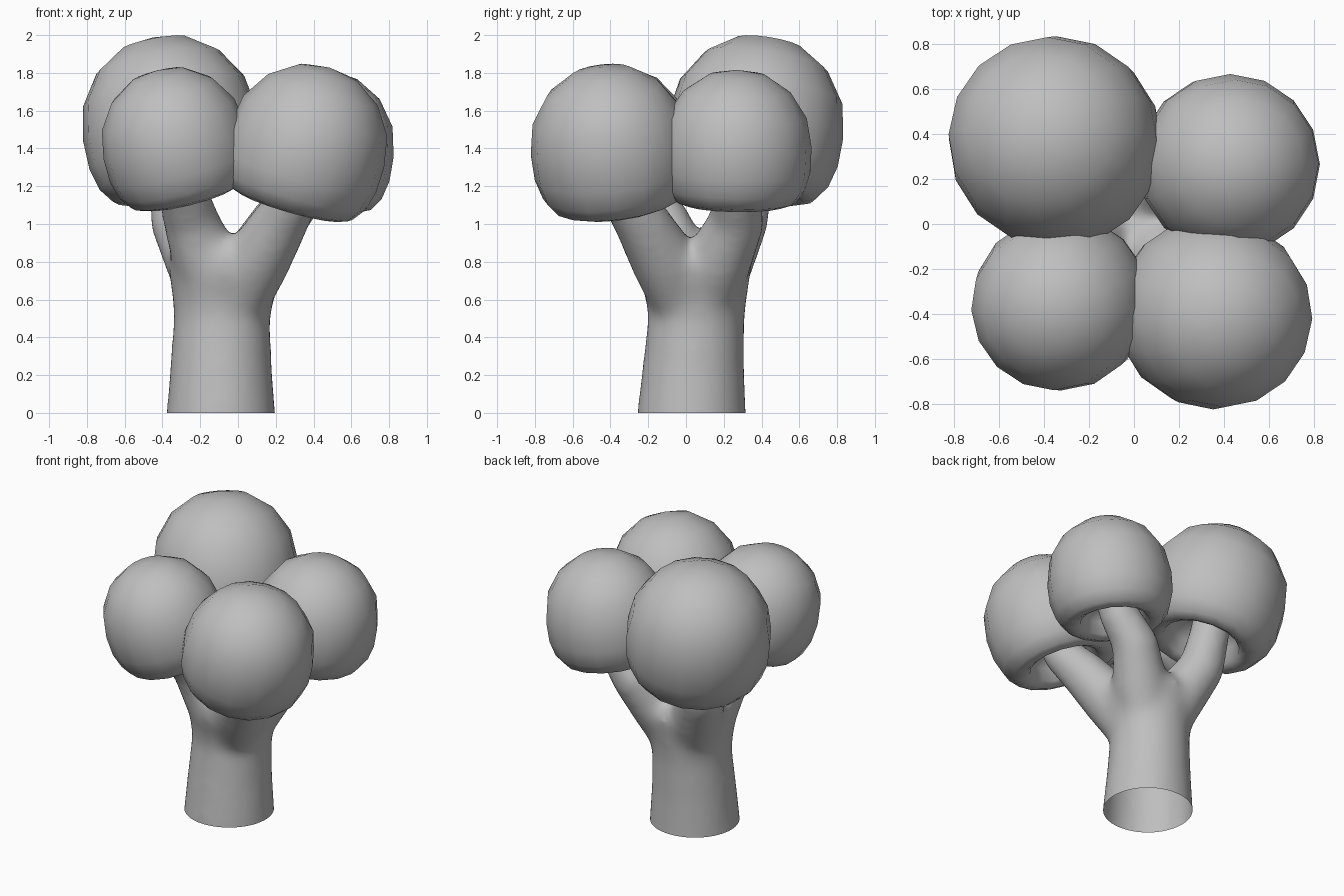
import bpy, bmesh
from math import radians, cos, sin, pi
from mathutils import Matrix, Vector

cube = bpy.data.objects.get("Cube")
if cube:
    bpy.data.objects.remove(cube)

GREY = (0.52, 0.52, 0.52, 1)
mat = bpy.data.materials.new("plain grey")
mat.use_nodes = True
mat.diffuse_color = GREY
bsdf = next(n for n in mat.node_tree.nodes if n.type == 'BSDF_PRINCIPLED')
bsdf.inputs["Base Color"].default_value = GREY
bsdf.inputs["Roughness"].default_value = 0.6


def finish(name, bm, angle):
    mesh = bpy.data.meshes.new(name)
    bm.to_mesh(mesh)
    bm.free()
    mesh.materials.append(mat)
    obj = bpy.data.objects.new(name, mesh)
    bpy.context.collection.objects.link(obj)
    bpy.ops.object.select_all(action='DESELECT')
    obj.select_set(True)
    bpy.context.view_layer.objects.active = obj
    bpy.ops.object.shade_smooth_by_angle(angle=radians(angle))
    return obj


def add_tube(bm, path, sides=24):
    """Closed tube through (x, y, z, radius) points."""
    pts = [Vector(p[:3]) for p in path]
    rings = []
    for i, p in enumerate(path):
        d = pts[min(i + 1, len(pts) - 1)] - pts[max(i - 1, 0)]
        rot = Vector((0, 0, 1)).rotation_difference(d)
        rings.append([bm.verts.new(pts[i] + rot @ Vector((cos(a), sin(a), 0)) * p[3])
                      for a in (2 * pi * k / sides for k in range(sides))])
    for a, b in zip(rings, rings[1:]):
        for k in range(sides):
            n = (k + 1) % sides
            bm.faces.new((a[k], a[n], b[n], b[k]))
    bm.faces.new(rings[0][::-1])
    bm.faces.new(rings[-1])


# Crowns: centre, radius, lean towards the front and towards +x in degrees
CROWNS = {
    "back_right_crown": ((-0.36, 0.37, 1.525), 0.468, (-9, -11)),
    "back_left_crown": ((0.428, 0.265, 1.412), 0.4, (-1, 8)),
    "front_right_crown": ((-0.335, -0.355, 1.435), 0.388, (10, -14)),
    "front_left_crown": ((0.365, -0.4, 1.415), 0.425, (7, 16)),
}
# Dome with a rolled rim and a hollow underside
PROFILE = [(0, 1.02), (.38, .95), (.71, .73), (.93, .39), (1.0, 0), (.99, -.33),
           (.92, -.58), (.8, -.74), (.66, -.79), (.54, -.73), (.47, -.55), (.33, -.4), (0, -.35)]

for name, (centre, radius, lean) in CROWNS.items():
    bm = bmesh.new()
    verts = [bm.verts.new((r, 0, z)) for r, z in PROFILE]
    edges = [bm.edges.new(e) for e in zip(verts, verts[1:])]
    bmesh.ops.spin(bm, geom=verts + edges, axis=(0, 0, 1), cent=(0, 0, 0),
                   angle=2 * pi, steps=16, use_duplicate=False)
    bmesh.ops.remove_doubles(bm, verts=bm.verts, dist=0.001)
    bmesh.ops.recalc_face_normals(bm, faces=bm.faces)
    bm.transform(Matrix.Translation(centre)
                 @ Matrix.Rotation(radians(lean[1]), 4, 'Y')
                 @ Matrix.Rotation(radians(lean[0]), 4, 'X')
                 @ Matrix.Scale(radius, 4))
    finish(name, bm, 80)

# Trunk and branches, fused into one smooth body
bm = bmesh.new()
add_tube(bm, [(-.09, .03, -.2, .302), (-.09, .03, 0, .29), (-.09, .04, .25, .27),
              (-.085, .055, .5, .256), (-.08, .055, .62, .272), (-.07, .045, .74, .3),
              (-.065, .05, .82, .305), (-.06, .055, .9, .25)])
BENDS = {"back_right_crown": (-.32, .29), "back_left_crown": (.22, .27),
         "front_right_crown": (-.25, -.13), "front_left_crown": (.23, -.24)}
for name, (x, y) in BENDS.items():
    (cx, cy, cz), radius, _ = CROWNS[name]
    add_tube(bm, [(-.08, .05, .4, .14), (x * .55 - .03, y * .55 + .02, .8, .18),
                  (x, y, 1.02, .15),
                  (x * .4 + cx * .6, y * .4 + cy * .6, cz - radius * .6, .13),
                  (cx, cy, cz - radius * .1, .12)])
source = finish("trunk_source", bm, 180)
remesh = source.modifiers.new("fuse", 'REMESH')
remesh.mode = 'VOXEL'
remesh.voxel_size = 0.025
smooth = source.modifiers.new("soften", 'SMOOTH')
smooth.factor = 0.5
smooth.iterations = 25

# Cut the base flat and leave it open
bm = bmesh.new()
bm.from_object(source, bpy.context.evaluated_depsgraph_get())
bpy.data.objects.remove(source)
bmesh.ops.bisect_plane(bm, geom=bm.verts[:] + bm.edges[:] + bm.faces[:], dist=0.0001,
                       plane_co=(0, 0, 0), plane_no=(0, 0, 1), clear_inner=True)
finish("trunk_and_branches", bm, 60)
